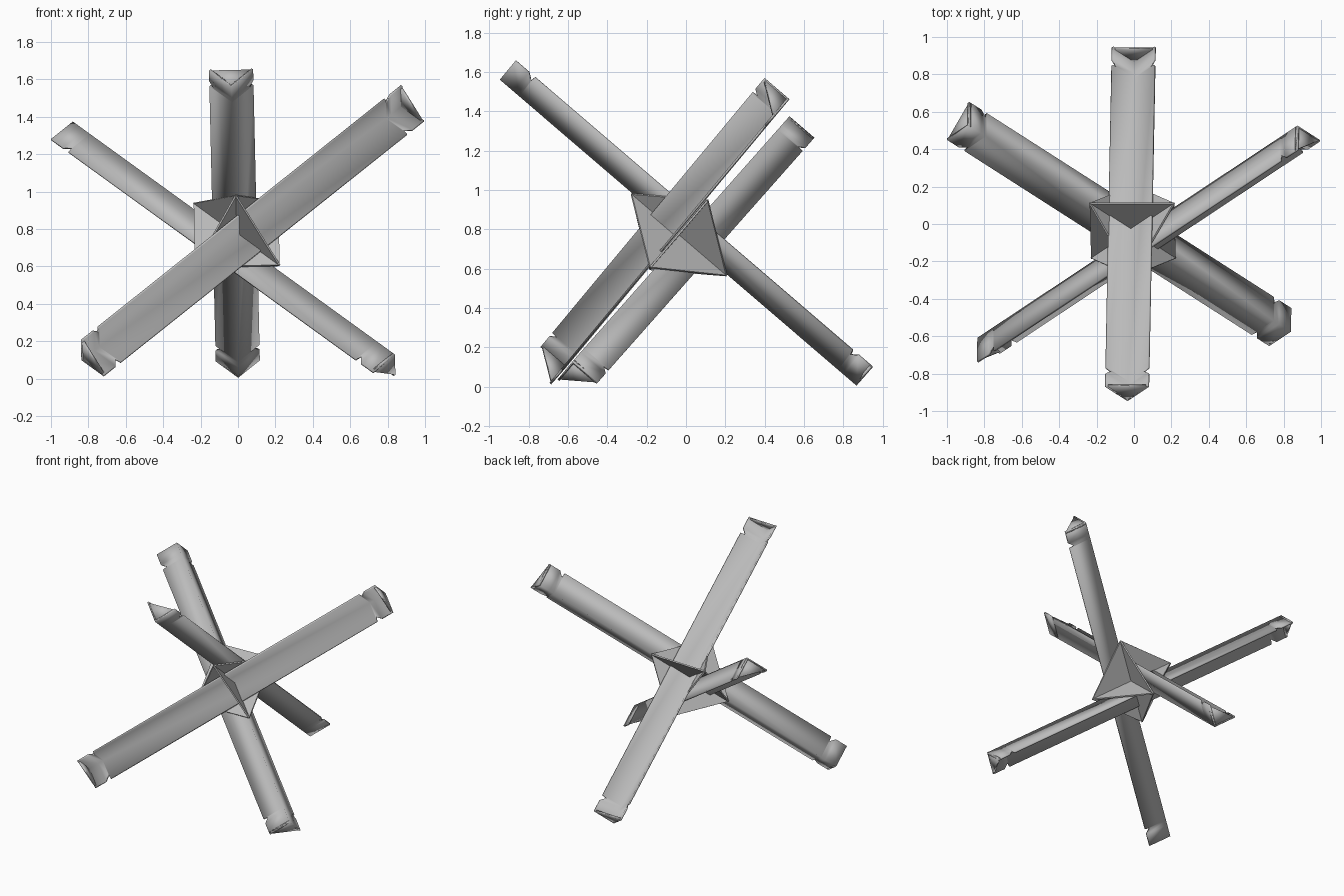
import bpy, bmesh
from mathutils import Vector

if "Cube" in bpy.data.objects:
    bpy.data.objects.remove(bpy.data.objects["Cube"], do_unlink=True)

# One plain steel colour
steel = bpy.data.materials.new("grey_steel")
steel.use_nodes = True
steel.diffuse_color = (0.5, 0.5, 0.5, 1)
steel.node_tree.nodes["Principled BSDF"].inputs["Base Color"].default_value = (0.5, 0.5, 0.5, 1)

# Three perpendicular beam directions
a = Vector((-0.015, -0.759, 0.651)).normalized()
b = Vector((1.715, 1.137, 1.365))
b = (b - a * b.dot(a)).normalized()
c = a.cross(b)

LEG = 0.167      # flange width
THICK = 0.012    # plate thickness


def finish(name, bm, smooth):
    bmesh.ops.recalc_face_normals(bm, faces=bm.faces)
    mesh = bpy.data.meshes.new(name)
    bm.to_mesh(mesh)
    bm.free()
    mesh.materials.append(steel)
    for poly in mesh.polygons:
        poly.use_smooth = smooth
    obj = bpy.data.objects.new(name, mesh)
    bpy.context.collection.objects.link(obj)
    return obj


def loft(bm, rings):
    """Skin a list of equal-sized closed rings and cap both ends."""
    rows = [[bm.verts.new(p) for p in ring] for ring in rings]
    n = len(rows[0])
    for r0, r1 in zip(rows, rows[1:]):
        for i in range(n):
            j = (i + 1) % n
            bm.faces.new((r0[i], r0[j], r1[j], r1[i]))
    bm.faces.new(rows[0])
    bm.faces.new(rows[-1])


def angle_beam(name, middle, axis, u, v, half):
    """L-section beam with notched flanges and triangular end plates."""
    bm = bmesh.new()
    near = [(0, 0), (0.09, 0), (0.125, 0.035), (0.13, 0)]
    stations = [(-half + d, LEG - n) for d, n in near]
    stations += [(half - d, LEG - n) for d, n in reversed(near)]
    rings = []
    for d, w in stations:
        o = middle + axis * d
        profile = [(0, 0), (w, 0), (w, THICK), (THICK, THICK), (THICK, w), (0, w)]
        rings.append([o + u * x + v * y for x, y in profile])
    loft(bm, rings)
    # End plates
    for side in (-1, 1):
        tri = [(0, 0), (LEG, 0), (0, LEG)]
        loft(bm, [[middle + axis * side * d + u * x + v * y for x, y in tri]
                  for d in (half, half - 0.015)])
    return finish(name, bm, True)


angle_beam("upright_beam", Vector((-0.017, -0.04, 0.783)), a, b, c, 1.195)
angle_beam("front_beam", Vector((0.018, -0.041, 0.78)), b, a, -c, 1.232)
angle_beam("rear_beam", Vector((-0.022, -0.025, 0.752)), c, -a, -b, 1.197)

# Crossing gusset plates at the centre
centre = Vector((-0.007, -0.036, 0.772))
REACH = 0.32
for name, p, q in (("gusset_one", a, b), ("gusset_two", b, c), ("gusset_three", c, a)):
    n = p.cross(q) * 0.005
    bm = bmesh.new()
    loft(bm, [[centre + d * REACH + n * s for d in (p, q, -p, -q)] for s in (-1, 1)])
    finish(name, bm, False)
